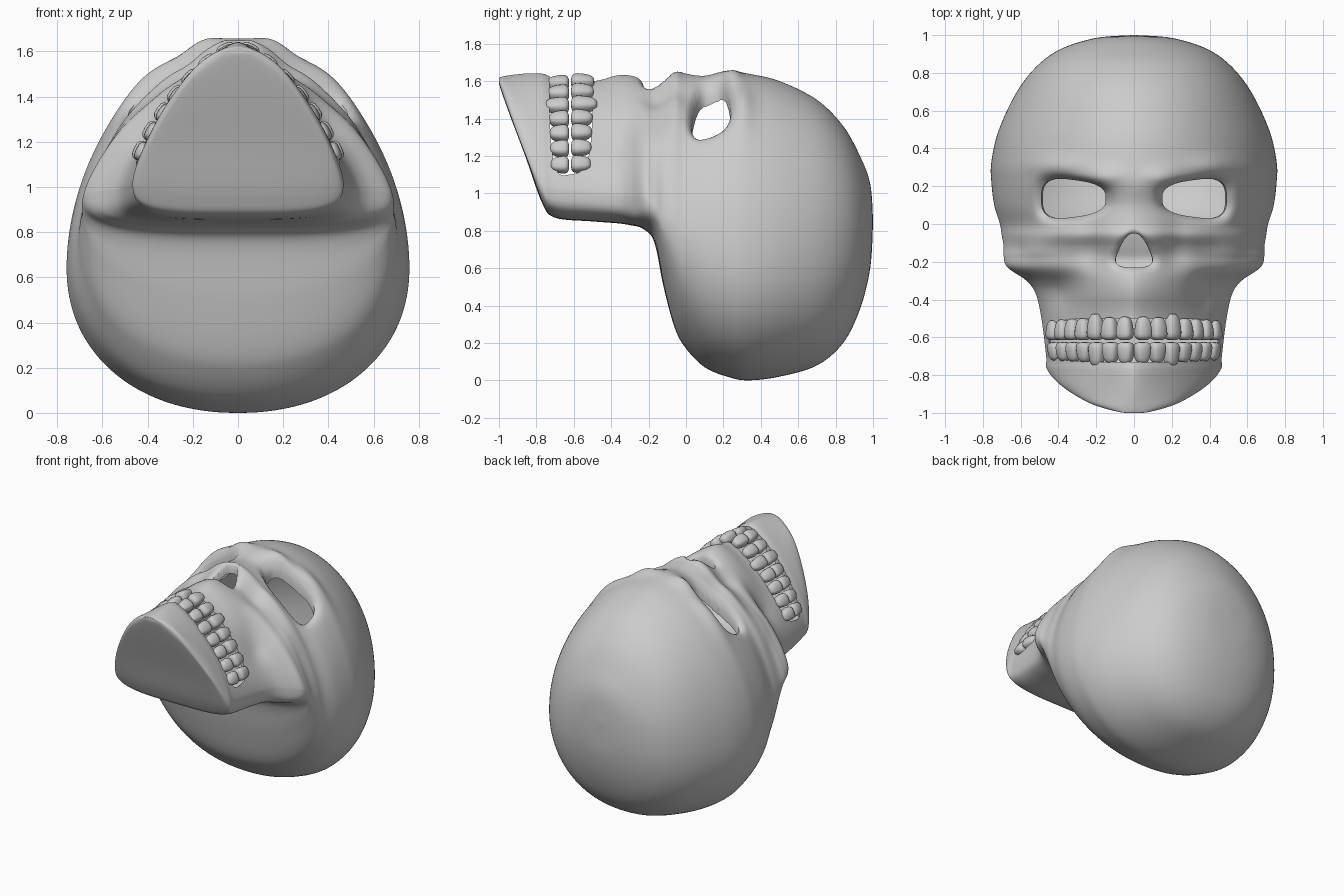
import bpy, bmesh, math
from mathutils import Vector, Matrix

if "Cube" in bpy.data.objects:
    bpy.data.objects.remove(bpy.data.objects["Cube"])

# Slices down the head: y, half width, back z, front z, z of widest point, front roundness
ROWS = [
    (1.0, .01, .84, .86, .85, 2), (.985, .20, .60, 1.05, .81, 2), (.93, .38, .38, 1.20, .76, 2),
    (.84, .51, .20, 1.36, .72, 2), (.70, .62, .08, 1.50, .68, 1.95), (.50, .715, .02, 1.60, .65, 1.9),
    (.33, .755, 0, 1.64, .64, 1.9), (.22, .755, .02, 1.655, .66, 1.85), (.10, .74, .07, 1.63, .70, 1.8),
    (0, .71, .17, 1.64, .76, 1.65), (-.06, .70, .28, 1.66, .82, 1.55), (-.12, .69, .50, 1.63, .88, 1.45),
    (-.17, .69, .74, 1.61, .93, 1.4), (-.23, .67, .81, 1.61, .97, 1.4), (-.30, .57, .83, 1.63, .98, 1.4),
    (-.37, .52, .84, 1.63, .99, 1.4), (-.50, .49, .85, 1.60, 1.0, 1.4), (-.70, .465, .87, 1.62, 1.02, 1.4),
    (-.77, .46, .95, 1.64, 1.04, 1.4), (-.86, .38, 1.20, 1.64, 1.22, 1.4), (-.95, .23, 1.44, 1.63, 1.46, 1.5),
    (-.995, .08, 1.57, 1.62, 1.59, 1.7), (-1.0, .01, 1.60, 1.61, 1.605, 2)]
STEPS, SIDES = 8, 180

# Soft lumps and hollows on the face: |x|, y, x spread, y spread, amount
BUMPS = [(.31, .11, .15, .10, -.10), (.16, .25, .09, .05, .03), (.42, .31, .13, .05, .03),
         (.52, -.13, .10, .07, .03), (.40, -.36, .09, .10, -.05), (.22, -.12, .07, .12, -.03)]


def eye(x, y):
    u = (abs(x) - .32) / .17
    v = (y - .135) / max(.04, .098 + .022 * u)
    return (abs(u) ** 3 + abs(v) ** 3) ** (1 / 3)


def nose(x, y):
    v = (y + .14) / .09
    w = max(.02, .082 - .04 * v)
    return (abs(x / w) ** 3 + abs(v) ** 3) ** (1 / 3)


def mouth(x, y):
    return (abs(x / .45) ** 5 + abs((y + .615) / .115) ** 5) ** .2


def spline(p, t):
    i = min(int(t), len(p) - 2)
    t -= i
    a, b, c, d = (p[max(0, min(len(p) - 1, i + k))] for k in (-1, 0, 1, 2))
    return [.5 * (2 * q + (r - o) * t + (2 * o - 5 * q + 4 * r - s) * t * t + (3 * q - o - 3 * r + s) * t ** 3)
            for o, q, r, s in zip(a, b, c, d)]


def power(v, e):
    return math.copysign(abs(v) ** e, v)


def smooth(ob):
    bpy.ops.object.select_all(action='DESELECT')
    ob.select_set(True)
    bpy.context.view_layer.objects.active = ob
    bpy.ops.object.shade_smooth_by_angle(angle=math.radians(50))


def finish(bm, name):
    me = bpy.data.meshes.new(name)
    bm.to_mesh(me)
    bm.free()
    ob = bpy.data.objects.new(name, me)
    bpy.context.collection.objects.link(ob)
    smooth(ob)
    return ob


# Skull shell: loft of the slices with facial relief
bm = bmesh.new()
rings = []
for r in range((len(ROWS) - 1) * STEPS + 1):
    y, w, zb, zf, zw, pf = spline(ROWS, r / STEPS)
    w = max(w, .003)
    pb = 2.15 + 1.6 * max(0, min(1, (-.15 - y) / .12))
    ring = []
    for k in range(SIDES):
        a = math.tau * k / SIDES
        c, s = math.cos(a), math.sin(a)
        p = pf if s > 0 else pb
        x = w * power(c, 2 / p)
        z = zw + (zf - zw if s > 0 else zw - zb) * power(s, 2 / p)
        if s > 0:
            mask = max(0, min(1, (z - zw) / .3))
            d = sum(m * math.exp(-((abs(x) - bx) / sx) ** 2 - ((y - by) / sy) ** 2)
                    for bx, by, sx, sy, m in BUMPS)
            for f, depth in ((eye, .045), (nose, .025)):
                d -= depth * max(0, min(1, 1 - (f(x, y) - 1) / .35)) ** 2
            z += d * mask
        ring.append(bm.verts.new((x, y, z)))
    rings.append(ring)
for A, B in zip(rings, rings[1:]):
    for k in range(SIDES):
        j = (k + 1) % SIDES
        bm.faces.new((A[k], A[j], B[j], B[k]))
bm.faces.new(rings[0])
bm.faces.new(rings[-1])
bmesh.ops.recalc_face_normals(bm, faces=bm.faces)
bm.normal_update()

# Eye, nose and mouth openings: remove faces, fit the rim to the outline, turn it inward
for f, depth in ((eye, .06), (nose, .06), (mouth, .05)):
    normals = {v: v.normal.copy() for v in bm.verts}
    gone = []
    for fc in bm.faces:
        m = fc.calc_center_median()
        if m.z > 1.06 and fc.normal.z > 0 and f(m.x, m.y) < 1:
            gone.append(fc)
    rim = {v for fc in gone for v in fc.verts}
    bmesh.ops.delete(bm, geom=gone, context='FACES')
    rim = [v for v in rim if v.is_valid]
    for v in rim:
        n, start = normals[v], v.co.copy()
        x, y = v.co.x, v.co.y
        for _ in range(4):
            e = 1e-4
            g = f(x, y)
            gx, gy = (f(x + e, y) - g) / e, (f(x, y + e) - g) / e
            q = (g - 1) / max(gx * gx + gy * gy, 1e-6)
            x, y = x - q * gx, y - q * gy
        dx, dy = x - start.x, y - start.y
        if math.hypot(dx, dy) < .04:
            dz = -(n.x * dx + n.y * dy) / max(n.z, .3)
            v.co = (x, y, start.z + max(-.04, min(.04, dz)))
    edges = list({e for v in rim for e in v.link_edges if e.is_boundary})
    out = bmesh.ops.extrude_edge_only(bm, edges=edges)
    for v in out['geom']:
        if isinstance(v, bmesh.types.BMVert):
            v.co.z -= depth
            v.co.x *= .985
    bm.normal_update()
finish(bm, "skull")

# Tooth arch: even spacing along the front curve of the jaw
arch = []
for k in range(301):
    a = math.pi / 2 * (1 - k / 300)
    arch.append(Vector((.47 * math.cos(a) ** 1.43, 0, 1.0 + .61 * math.sin(a) ** 1.43)))
arch = [p for p in arch if p.x < .44]
dist = [0]
for p, q in zip(arch, arch[1:]):
    dist.append(dist[-1] + (q - p).length)


def tooth_row(name, root_y, tip_y, count, shift):
    bm = bmesh.new()
    pitch = dist[-1] / count
    for n in range(count):
        i = min(range(len(dist)), key=lambda j: abs(dist[j] - (n + .5) * pitch))
        p = arch[i]
        tan = (arch[min(i + 3, len(arch) - 1)] - arch[max(i - 3, 0)]).normalized()
        out = Vector((-tan.z, 0, tan.x))
        for side in (1, -1):
            h = tip_y - root_y
            long = 1.12 if n == 2 else 1 - .025 * n
            made = bmesh.ops.create_uvsphere(bm, u_segments=14, v_segments=10, radius=1)
            for v in made['verts']:
                c = Vector([power(t, .65) for t in v.co])
                taper = .84 + .16 * c.z
                q = p + tan * (c.x * pitch * .52 * taper) + out * (c.y * .045 * taper + shift)
                q.y = tip_y - h * long * (1 - c.z) / 2
                q.x *= side
                v.co = q
    bmesh.ops.recalc_face_normals(bm, faces=bm.faces)
    finish(bm, name)


tooth_row("upper_teeth", -.49, -.615, 7, .005)
tooth_row("lower_teeth", -.74, -.625, 7, -.005)
